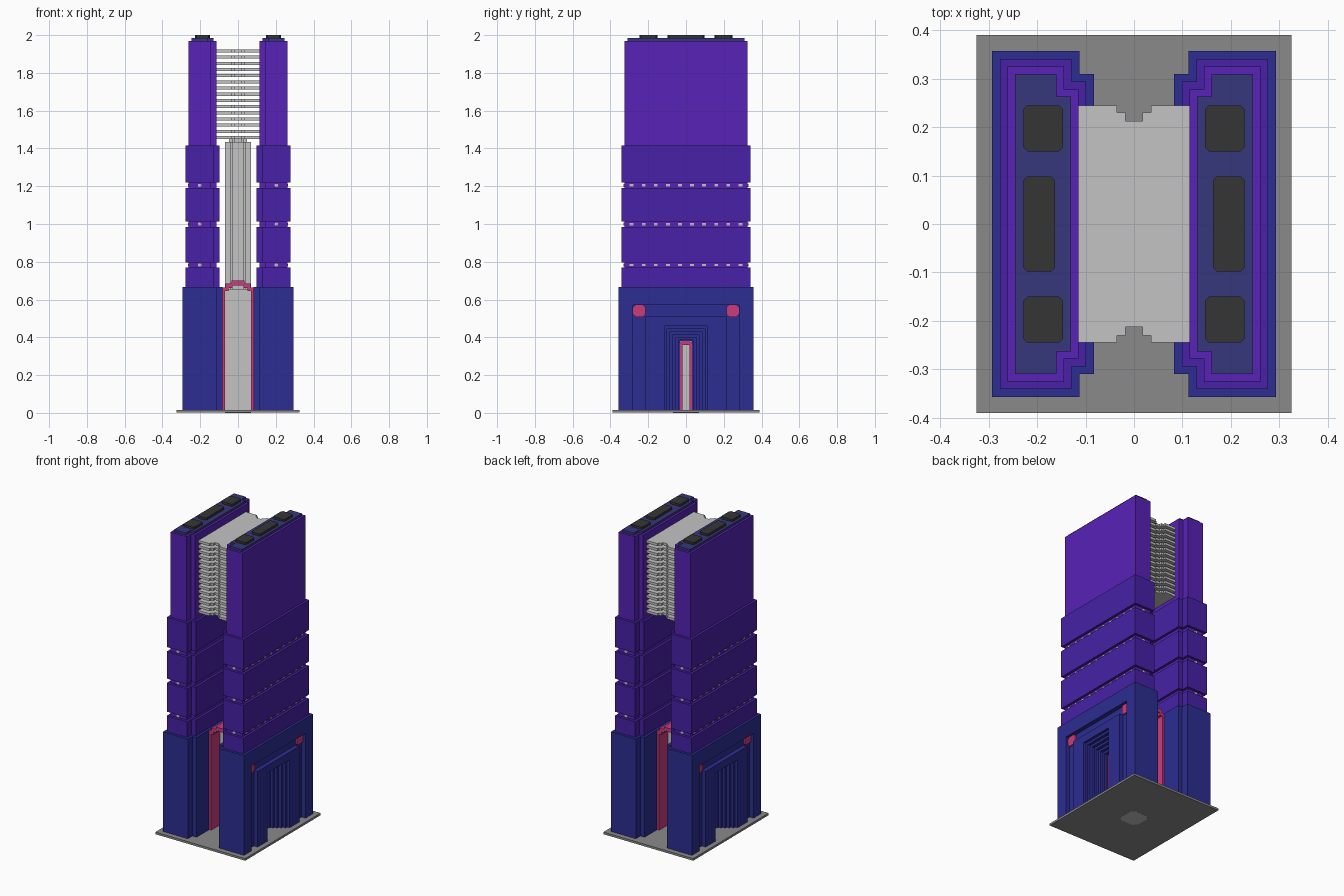
import bpy, bmesh, math
from mathutils import Vector

old = bpy.data.objects.get("Cube")
if old:
    bpy.data.objects.remove(old, do_unlink=True)


def material(name, hex_code):
    rgb = [int(hex_code[i:i + 2], 16) / 255 for i in (0, 2, 4)]
    col = [c / 12.92 if c <= 0.04045 else ((c + 0.055) / 1.055) ** 2.4 for c in rgb] + [1.0]
    m = bpy.data.materials.new(name)
    m.use_nodes = True
    m.diffuse_color = col
    m.node_tree.nodes["Principled BSDF"].inputs["Base Color"].default_value = col
    return m


BLUE = material("deep blue", "2C2D92")
VIOLET = material("violet", "4721A6")
PURPLE = material("bright purple", "5722B6")
SLATE = material("slate blue", "37377C")
PINK = material("pink", "CB3B7C")
PALE = material("pale grey", "C4C4C4")
GREY = material("mid grey", "8A8A8A")
DARK = material("charcoal", "353535")


def prism(bm, pts, lo, hi, axis="z"):
    """Extrude a 2D outline along an axis."""
    def place(a, b, h):
        return {"x": (h, a, b), "y": (a, h, b), "z": (a, b, h)}[axis]
    face = bm.faces.new([bm.verts.new(place(a, b, lo)) for a, b in pts])
    ext = bmesh.ops.extrude_face_region(bm, geom=[face])
    shift = Vector(place(0, 0, hi - lo))
    bmesh.ops.translate(bm, vec=shift, verts=[v for v in ext["geom"] if isinstance(v, bmesh.types.BMVert)])


def build(name, mat, parts, mirror=""):
    """parts: list of (outline, low, high, axis)."""
    bm = bmesh.new()
    for p in parts:
        prism(bm, *p)
    bmesh.ops.recalc_face_normals(bm, faces=bm.faces)
    me = bpy.data.meshes.new(name)
    bm.to_mesh(me)
    bm.free()
    me.materials.append(mat)
    ob = bpy.data.objects.new(name, me)
    bpy.context.scene.collection.objects.link(ob)
    if mirror:
        add_mirror(ob, mirror)
    return ob


def add_mirror(ob, axes):
    m = ob.modifiers.new("mirror", "MIRROR")
    m.use_axis = ["x" in axes, "y" in axes, False]
    m.use_mirror_merge = False


def rect(x0, x1, y0, y1, c=0.0):
    """Rectangle outline, optionally with cut corners."""
    if not c:
        return [(x0, y0), (x1, y0), (x1, y1), (x0, y1)]
    return [(x0 + c, y0), (x1 - c, y0), (x1, y0 + c), (x1, y1 - c),
            (x1 - c, y1), (x0 + c, y1), (x0, y1 - c), (x0, y0 + c)]


def plan(o):
    """Stepped tower footprint, shrunk by o."""
    half = [(0.293 - o, 0.357 - o), (0.113 + o, 0.357 - o),
            (0.113 + o, 0.31 - o), (0.083 + o, 0.31 - o)]
    return half + [(x, -y) for x, y in reversed(half)]


def four_way(quadrant):
    """Repeat a quadrant outline around both axes."""
    q = quadrant
    upper = q + [(-x, y) for x, y in reversed(q)]
    return upper + [(-x, -y) for x, y in upper]


def arch(outer, inner):
    """Closed ring outline of an arch standing on the plate."""
    o = outer + [(-a, b) for a, b in reversed(outer)]
    i = inner + [(-a, b) for a, b in reversed(inner)]
    return o + i[::-1]


# Ground plate and the foot of the core under it
build("ground_plate", GREY, [(rect(-0.325, 0.325, -0.39, 0.39), 0.001, 0.015, "z")])
build("core_foot", PALE, [(rect(-0.068, 0.068, -0.068, 0.068, 0.025), 0, 0.014, "z")])

# Tower bases, cut with a U groove, a stepped doorway and a passage
base = build("tower_base", BLUE, [(plan(0), 0.014, 0.667, "z")])
cuts = [(rect(-0.28, -0.215, -0.05, 0.57), 0.265),
        (rect(0.215, 0.28, -0.05, 0.57), 0.265),
        (rect(-0.22, 0.22, 0.51, 0.57), 0.265)]
for k in range(6):
    w = 0.115 - 0.015 * k
    cuts.append((rect(-w, w, -0.05, 0.46 - 0.015 * k), 0.275 - 0.02 * k))
cuts.append((rect(-0.031, 0.031, -0.05, 0.38), 0.05))
cutters = []
for outline, depth in cuts:
    c = build("cutter", BLUE, [(outline, depth, 0.4, "x")])
    c.hide_render = True
    cutters.append(c)
    b = base.modifiers.new("cut", "BOOLEAN")
    b.operation, b.solver, b.object = "DIFFERENCE", "EXACT", c
bpy.context.view_layer.update()
carved = bpy.data.meshes.new_from_object(base.evaluated_get(bpy.context.evaluated_depsgraph_get()))
base.modifiers.clear()
base.data = carved
for c in cutters:
    bpy.data.objects.remove(c, do_unlink=True)
add_mirror(base, "x")

# Pink studs in the groove corners
build("corner_studs", PINK, [(rect(s * 0.2475 - 0.032, s * 0.2475 + 0.032, 0.508, 0.572, 0.012),
                              0.26, 0.275, "x") for s in (-1, 1)], "x")

# Side doorway frames and doors
build("side_door_frame", PINK, [(arch([(0.0305, 0.015), (0.0305, 0.37), (0.022, 0.3795)],
                                      [(0.018, 0.015), (0.018, 0.36)]), 0.08, 0.18, "x")], "x")
build("side_door", PALE, [(rect(-0.02, 0.02, 0.015, 0.365), 0.09, 0.1, "x")], "x")

# Front and back portals with their doors
portal_out = [(0.083, 0.015), (0.083, 0.665), (0.065, 0.665), (0.065, 0.685), (0.035, 0.685), (0.035, 0.70)]
portal_in = [(0.068, 0.015), (0.068, 0.645), (0.05, 0.645), (0.05, 0.662), (0.028, 0.662), (0.028, 0.675)]
build("portal", PINK, [(arch(portal_out, portal_in), -0.18, -0.07, "y")], "y")
build("portal_door", PALE, [(rect(-0.07, 0.07, 0.015, 0.655), -0.09, -0.08, "y")], "y")

# Central column
core = four_way([(0.068, 0.028), (0.043, 0.028), (0.043, 0.043), (0.028, 0.043), (0.028, 0.068)])
small = [(x * 0.7, y * 0.7) for x, y in core]
build("central_column", PALE, [(core, 0.014, 1.435, "z"), (small, 1.435, 1.455, "z")])

# Stack of notched bridge slats
slat = four_way([(0.116, 0.245), (0.035, 0.245), (0.035, 0.23), (0.018, 0.23), (0.018, 0.213)])
build("bridge_slats", PALE, [(slat, 1.45 + 0.0327 * i, 1.466 + 0.0327 * i, "z") for i in range(15)])

# Tower shafts, wrapping bands and roofs
build("tower_shaft", PURPLE, [(plan(0.032), 0.66, 1.97, "z")], "x")
bands = [(0.66, 0.77), (0.797, 0.985), (1.013, 1.19), (1.22, 1.415)]
build("tower_bands", VIOLET, [(plan(0.016), a, b, "z") for a, b in bands], "x")
build("tower_roof", SLATE, [(plan(0.047), 1.965, 1.985, "z")], "x")
build("roof_units", DARK, [(rect(0.147, 0.228, 0.15, 0.245, 0.008), 1.98, 2.0, "z"),
                           (rect(0.147, 0.228, -0.245, -0.15, 0.008), 1.98, 2.0, "z"),
                           (rect(0.163, 0.228, -0.098, 0.098, 0.008), 1.98, 2.0, "z")], "x")

# Small lamps in the gaps between bands
lamps = []
for z in (0.7835, 0.999, 1.205):
    for i in range(10):
        y = -0.288 + 0.064 * i
        lamps.append((rect(y - 0.01, y + 0.01, z - 0.006, z + 0.006), 0.258, 0.266, "x"))
    for s in (-1, 1):
        lamps.append((rect(0.193, 0.213, z - 0.008, z + 0.008, 0.005), s * 0.32, s * 0.331, "y"))
build("gap_lamps", PALE, lamps, "x")
